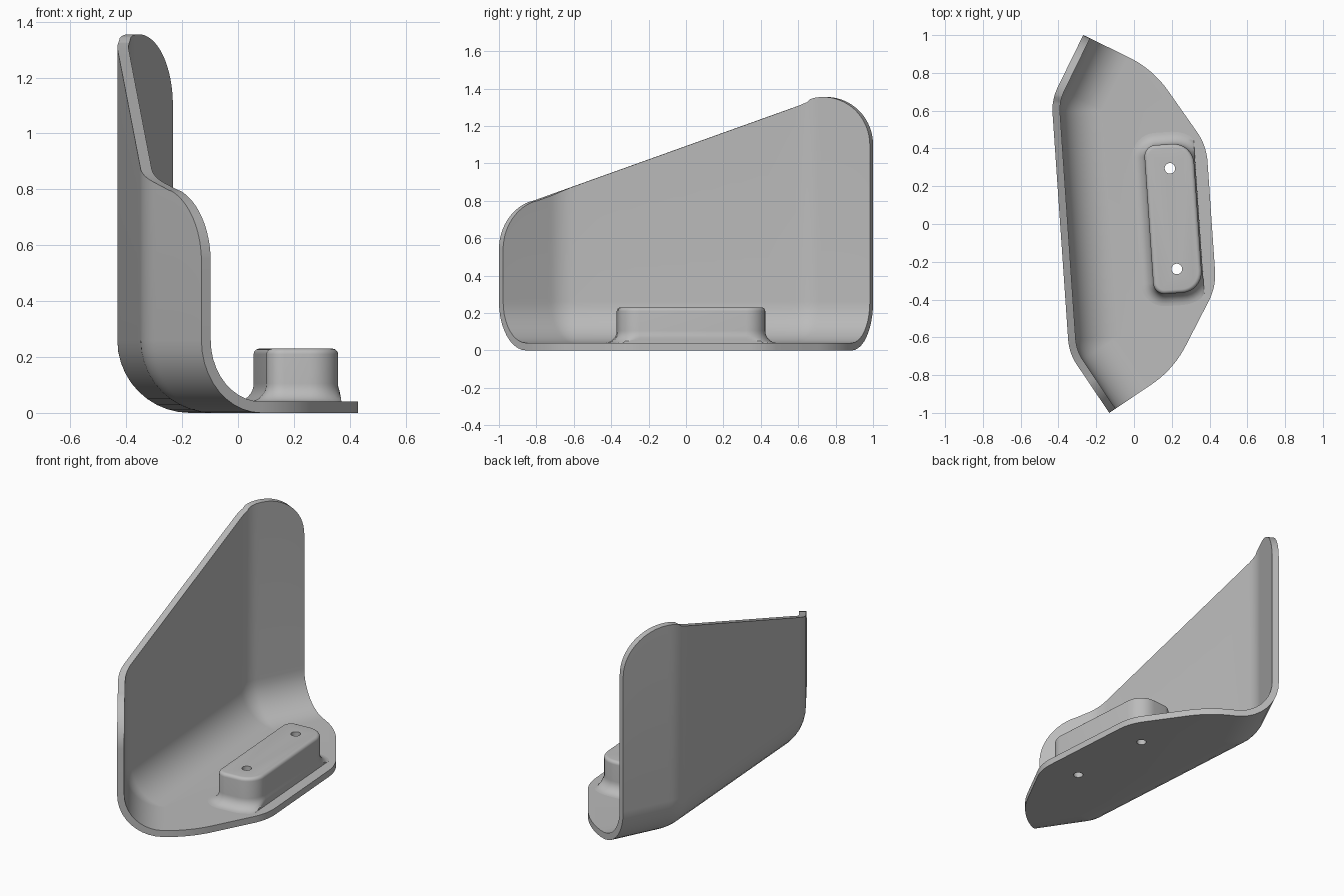
import bpy, bmesh, math
from mathutils import Vector

if "Cube" in bpy.data.objects:
    bpy.data.objects.remove(bpy.data.objects["Cube"])

TILT = math.radians(3.94)      # plan rotation of the symmetric layout
MID_Y = 0.014                  # centre of the layout before rotation
BEND = 0.26                    # outer radius of wall-to-floor bend
CORNER = 0.27                  # outer plan radius of wall corners
THICK = 0.04

grey = bpy.data.materials.new("grey")
grey.diffuse_color = (0.5, 0.5, 0.5, 1)
grey.use_nodes = True
grey.node_tree.nodes["Principled BSDF"].inputs["Base Color"].default_value = grey.diffuse_color


def place(x, y, z=0.0):
    """Layout coordinates to world coordinates."""
    c, s = math.cos(TILT), math.sin(TILT)
    y += MID_Y
    return Vector((x * c - y * s, x * s + y * c, z))


def make(name, bm):
    me = bpy.data.meshes.new(name)
    bm.to_mesh(me)
    bm.free()
    ob = bpy.data.objects.new(name, me)
    bpy.context.collection.objects.link(ob)
    me.materials.append(grey)
    return ob


def activate(ob):
    bpy.ops.object.select_all(action='DESELECT')
    ob.select_set(True)
    bpy.context.view_layer.objects.active = ob


def round_corner(a, b, c, cut, n=10):
    """Arc that replaces corner b of the path a-b-c."""
    a, b, c = Vector(a), Vector(b), Vector(c)
    p = b + (a - b).normalized() * cut
    q = b + (c - b).normalized() * cut
    half = (b - a).angle(c - b) / 2
    r = cut / math.tan(half)
    centre = b + ((p + q) / 2 - b).normalized() * (r / math.cos(half))
    pts = []
    for i in range(n + 1):
        d = p.lerp(q, i / n) - centre
        pts.append(centre + d.normalized() * r)
    return pts


def wall_top(y):
    """Sloping top edge with rounded ends."""
    if y > 0.667:
        return 1.10 + 0.255 * math.sqrt(max(0, 1 - ((y - 0.75) / 0.25) ** 2))
    if y < -0.833:
        return 0.54 + 0.27 * math.sqrt(max(0, 1 - ((y + 0.76) / 0.24) ** 2))
    return 1.093 + 0.358 * y


# Half of the wall's plan path: end flange, corner, half of the long side
A30 = math.radians(30)
cx, cy = -0.39 + CORNER, 0.60
start = Vector((cx - CORNER * math.cos(A30), cy + CORNER * math.sin(A30)))
tip = start + 0.309 * Vector((math.sin(A30), math.cos(A30)))
half = []
for i in range(24):
    t = 1 - math.cos(math.pi / 2 * i / 24)
    half.append((tip.lerp(start, t), A30))
for i in range(9):
    a = A30 * (1 - i / 8)
    half.append((Vector((cx - CORNER * math.cos(a), cy + CORNER * math.sin(a))), a))
for i in range(1, 5):
    half.append((Vector((-0.39, cy * (1 - i / 4))), 0.0))
path = half + [(Vector((p.x, -p.y)), -a) for p, a in reversed(half[:-1])]

# Bracket shell: wall, bend and floor as one sheet, then thickened
bm = bmesh.new()
columns = []
for p, a in path:
    inward = Vector((math.cos(a), -math.sin(a)))
    base = place(p.x, p.y)
    top = wall_top(base.y)
    col = [bm.verts.new((base.x, base.y, top))]
    for k in range(11):
        b = math.pi / 2 * k / 10
        q = p + inward * BEND * (1 - math.cos(b))
        col.append(bm.verts.new(place(q.x, q.y, BEND * (1 - math.sin(b)))))
    columns.append(col)
for c0, c1 in zip(columns, columns[1:]):
    for k in range(len(c0) - 1):
        bm.faces.new((c0[k], c0[k + 1], c1[k + 1], c1[k]))

# Floor outline: shoulders and lip corners, mirrored
end = tip + BEND * Vector((math.cos(A30), -math.sin(A30)))
shoulder, lip = (0.156, 0.797), (0.411, 0.375)
edge = (round_corner(end, shoulder, lip, 0.14)
        + round_corner(shoulder, lip, (0.411, 0), 0.085))
outline = [Vector((p.x, -p.y)) for p in edge] + list(reversed(edge))
floor = [c[-1] for c in columns] + [bm.verts.new(place(p.x, p.y)) for p in outline]
face = bm.faces.new(floor)
bm.normal_update()
bmesh.ops.recalc_face_normals(bm, faces=bm.faces[:])
bm.normal_update()
if face.normal.z > 0:
    bmesh.ops.reverse_faces(bm, faces=bm.faces[:])
shell = make("bracket_shell", bm)
mod = shell.modifiers.new("thickness", 'SOLIDIFY')
mod.thickness = THICK
mod.offset = -1
mod.use_even_offset = True
activate(shell)
bpy.ops.object.modifier_apply(modifier=mod.name)


# Mounting block: stacked rounded rectangles with a flared foot
def ring(off, z):
    pts = []
    w, h = 0.13, 0.395
    for sx, sy, r, a0 in ((1, 1, .11, 0), (-1, 1, .06, 90), (-1, -1, .06, 180), (1, -1, .11, 270)):
        for i in range(9):
            a = math.radians(a0 + 90 * i / 8)
            x = 0.21 + sx * (w - r) + (r + off) * math.cos(a)
            y = sy * (h - r) + (r + off) * math.sin(a)
            pts.append(place(min(x, 0.346), y, z))
    return pts


levels = [(0.065, 0.025)]
for i in range(9):
    a = math.pi / 2 * i / 8
    levels.append((0.065 * (1 - math.sin(a)), 0.04 + 0.065 * (1 - math.cos(a))))
for i in range(6):
    a = math.pi / 2 * i / 5
    levels.append((-0.02 * (1 - math.cos(a)), 0.21 + 0.02 * math.sin(a)))
bm = bmesh.new()
rings = [[bm.verts.new(p) for p in ring(o, z)] for o, z in levels]
for r0, r1 in zip(rings, rings[1:]):
    for i in range(len(r0)):
        j = (i + 1) % len(r0)
        bm.faces.new((r0[i], r0[j], r1[j], r1[i]))
bm.faces.new(rings[-1])
bm.faces.new(list(reversed(rings[0])))
block = make("mounting_block", bm)

# Two screw holes through block and floor
bm = bmesh.new()
for s in (1, -1):
    new = bmesh.ops.create_cone(bm, cap_ends=True, segments=24, radius1=0.028,
                                radius2=0.028, depth=0.6)
    bmesh.ops.translate(bm, verts=new["verts"], vec=place(0.21, s * 0.267, 0.1))
cutter = make("hole_cutter", bm)
cutter.hide_render = True
for ob in (shell, block):
    mod = ob.modifiers.new("holes", 'BOOLEAN')
    mod.operation = 'DIFFERENCE'
    mod.solver = 'EXACT'
    mod.object = cutter
    activate(ob)
    bpy.ops.object.modifier_apply(modifier=mod.name)
    bpy.ops.object.shade_smooth_by_angle(angle=math.radians(30))
bpy.data.objects.remove(cutter)
